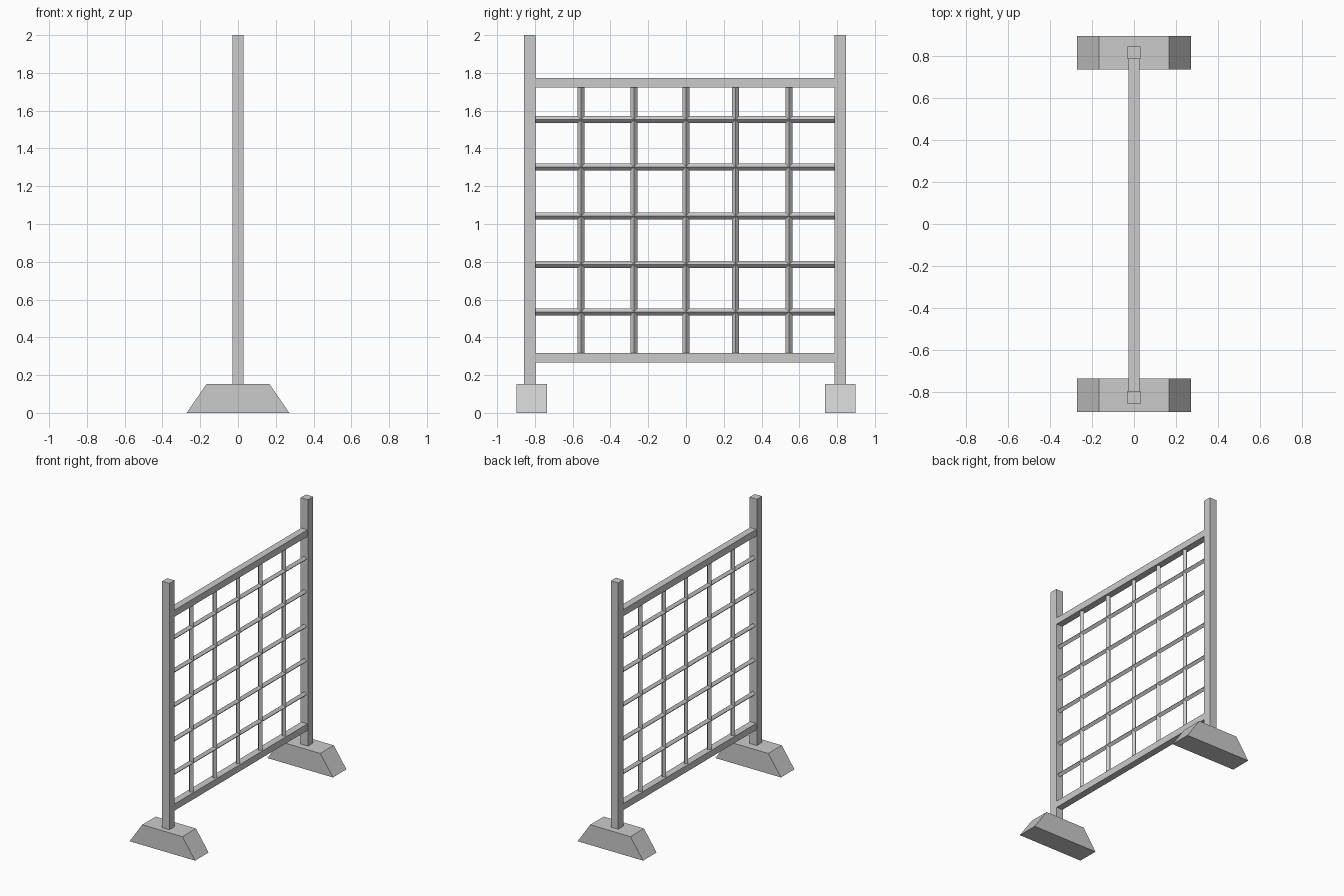
import bpy, bmesh, math

if "Cube" in bpy.data.objects:
    bpy.data.objects.remove(bpy.data.objects["Cube"])


def box(name, lo, hi, taper=0.0):
    """Axis-aligned box; taper pulls the top face in along x."""
    bm = bmesh.new()
    bmesh.ops.create_cube(bm, size=1)
    for v in bm.verts:
        top = v.co.z > 0
        side = 1 if v.co.x > 0 else -1
        for i in range(3):
            v.co[i] = hi[i] if v.co[i] > 0 else lo[i]
        if top:
            v.co.x -= side * taper
    return link(name, bm)


def bar(name, centre, length, along_y=False, radius=0.0185):
    """Square rod set on edge, so it shows a ridge to front and back."""
    bm = bmesh.new()
    bmesh.ops.create_cone(bm, cap_ends=True, segments=4,
                          radius1=radius, radius2=radius, depth=length)
    # put the rod's ridges on the x axis
    ang = math.atan2(bm.verts[:][0].co.y, bm.verts[:][0].co.x)
    c, s = math.cos(-ang), math.sin(-ang)
    for v in bm.verts:
        x, y, z = v.co
        x, y = c * x - s * y, s * x + c * y
        v.co = (x, z, -y) if along_y else (x, y, z)
    ob = link(name, bm)
    ob.location = centre
    return ob


def link(name, bm):
    bmesh.ops.recalc_face_normals(bm, faces=bm.faces)
    me = bpy.data.meshes.new(name)
    bm.to_mesh(me)
    bm.free()
    ob = bpy.data.objects.new(name, me)
    bpy.context.collection.objects.link(ob)
    return ob


# Feet and posts
for side, f0, f1, p0, p1 in (("left", -0.897, -0.737, -0.857, -0.796),
                             ("right", 0.737, 0.897, 0.786, 0.847)):
    box(side + "_foot", (-0.272, f0, 0), (0.272, f1, 0.152), taper=0.105)
    box(side + "_post", (-0.03, p0, 0.15), (0.03, p1, 2.0))

# Top and bottom rails
Y0, Y1 = -0.797, 0.787
box("bottom_rail", (-0.026, Y0, 0.268), (0.026, Y1, 0.318))
box("top_rail", (-0.026, Y0, 1.723), (0.026, Y1, 1.773))

# Lattice
for i, z in enumerate((0.535, 0.785, 1.043, 1.302, 1.552)):
    bar(f"horizontal_bar_{i + 1}", (0, (Y0 + Y1) / 2, z), Y1 - Y0, along_y=True)
for i, y in enumerate((-0.555, -0.276, 0.0, 0.263, 0.545)):
    bar(f"vertical_bar_{i + 1}", (0, y, 1.0205), 1.405)
